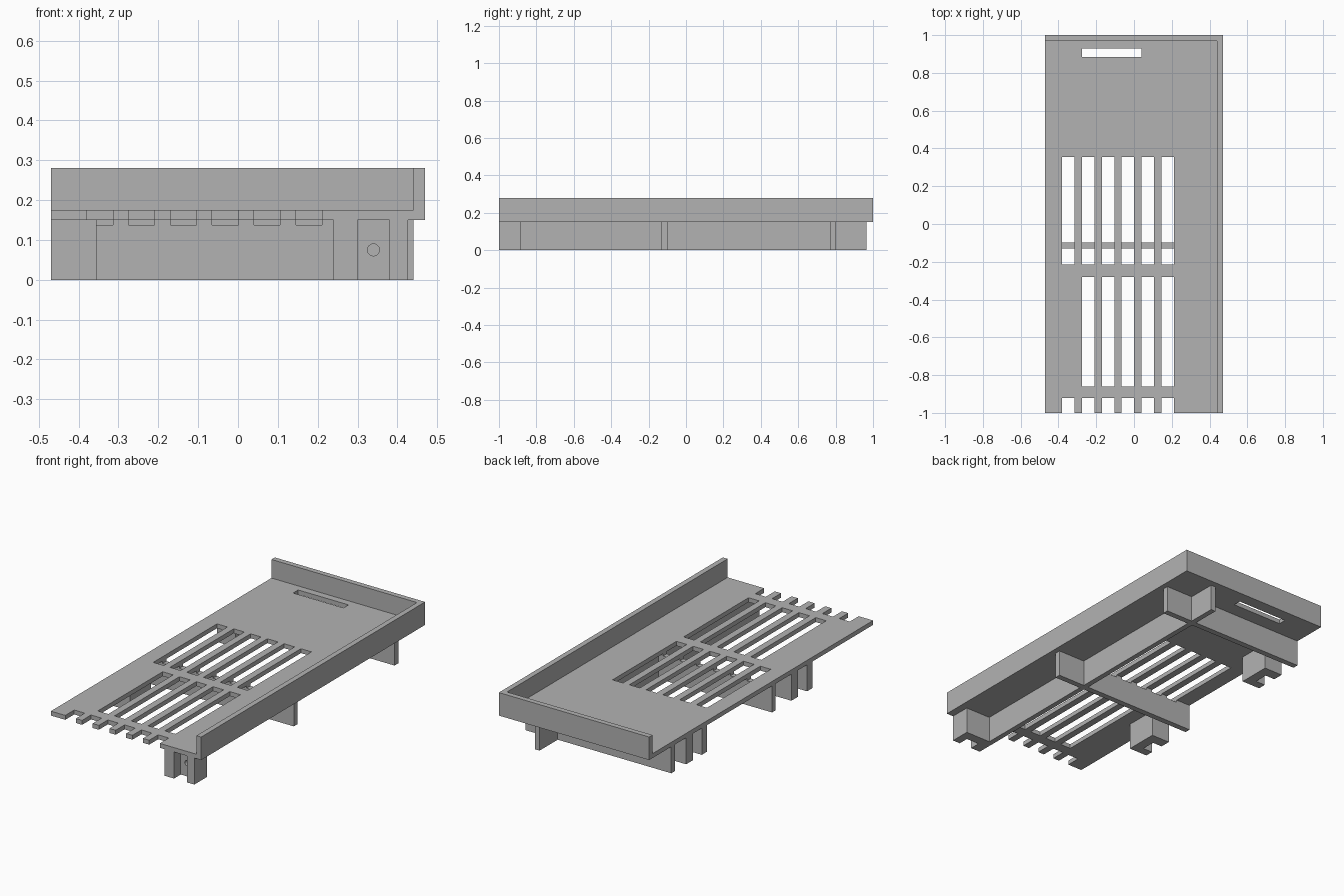
import bpy
import bmesh
from math import pi
from mathutils import Matrix

cube = bpy.data.objects.get("Cube")
if cube:
    bpy.data.objects.remove(cube, do_unlink=True)

grey = bpy.data.materials.new("grey")
grey.use_nodes = True
COLOUR = (0.45, 0.45, 0.45, 1)
grey.diffuse_color = COLOUR
grey.node_tree.nodes["Principled BSDF"].inputs["Base Color"].default_value = COLOUR


def finish(name, bm):
    bmesh.ops.recalc_face_normals(bm, faces=bm.faces)
    mesh = bpy.data.meshes.new(name)
    bm.to_mesh(mesh)
    bm.free()
    mesh.materials.append(grey)
    obj = bpy.data.objects.new(name, mesh)
    bpy.context.collection.objects.link(obj)
    return obj


def add_box(bm, xs, ys, zs):
    sides = (xs, ys, zs)
    centre = [(a + b) / 2 for a, b in sides]
    size = [b - a for a, b in sides]
    bmesh.ops.create_cube(bm, size=1, matrix=Matrix.Translation(centre) @ Matrix.Diagonal((*size, 1)))


def box(name, xs, ys, zs):
    bm = bmesh.new()
    add_box(bm, xs, ys, zs)
    return finish(name, bm)


def prism(name, outline, z0, z1):
    bm = bmesh.new()
    face = bm.faces.new([bm.verts.new((x, y, z0)) for x, y in outline])
    top = bmesh.ops.extrude_face_region(bm, geom=[face])["geom"]
    verts = [v for v in top if isinstance(v, bmesh.types.BMVert)]
    bmesh.ops.translate(bm, verts=verts, vec=(0, 0, z1 - z0))
    return finish(name, bm)


def cut(obj, cutter):
    mod = obj.modifiers.new("cut", "BOOLEAN")
    mod.operation = "DIFFERENCE"
    mod.solver = "EXACT"
    mod.object = cutter
    cutter.hide_render = True
    cutter.hide_set(True)


# Proportions
W, L = 0.47, 1.0
UNDER, DECK, RIM = 0.15, 0.175, 0.28
RAIL_X, STUB_X = 0.24, 0.44
WALL = 0.03

# Slot cutter: six columns of slots, open notches at the front, grip slot at the back
bm = bmesh.new()
depth = (0.137, 0.2)
for i in range(6):
    x = -0.38 + i * 0.105
    column = (x, x + 0.066)
    add_box(bm, column, (-0.215, 0.355), depth)
    add_box(bm, column, (-L - 0.1, -0.92), depth)
    if i > 0:
        add_box(bm, column, (-0.86, -0.28), depth)
add_box(bm, (-0.275, 0.04), (0.885, 0.93), depth)
slot_cutter = finish("slot_cutter", bm)

# Deck plate
deck = box("deck", (-W, W), (-L, L), (UNDER, DECK))
cut(deck, slot_cutter)

# Raised rim along the left side and back
prism("rim", [(W, -L), (W, L), (-W, L), (-W, L - WALL), (W - WALL, L - WALL), (W - WALL, -L)], DECK, RIM)

# Long rail and cross ribs under the deck
box("rail", (RAIL_X, RAIL_X + WALL), (-0.9, 0.965), (0, UNDER))
middle_rib = box("middle_rib", (-W, STUB_X), (-0.13, -0.097), (0, UNDER))
cut(middle_rib, slot_cutter)
box("back_rib", (-W, STUB_X), (0.77, 0.803), (0, UNDER))


# Channel feet, each with a recess and a round blind hole
def foot(name, location, turn):
    w, d, s0, s1, recess = 0.187, 0.115, 0.06, 0.14, 0.06
    place = Matrix.Translation(location) @ Matrix.Rotation(turn, 4, "Z")
    obj = prism(name, [(0, 0), (s0, 0), (s0, recess), (s1, recess), (s1, 0), (w, 0), (w, d), (0, d)], 0, UNDER)
    bm = bmesh.new()
    bmesh.ops.create_cone(
        bm, cap_ends=True, segments=24, radius1=0.015, radius2=0.015, depth=0.06,
        matrix=Matrix.Translation(((s0 + s1) / 2, recess, UNDER / 2)) @ Matrix.Rotation(pi / 2, 4, "X"))
    hole = finish(name + "_hole_cutter", bm)
    obj.matrix_world = place
    hole.matrix_world = place
    cut(obj, hole)


foot("front_foot", (RAIL_X, -L, 0), 0)
foot("right_front_foot", (-W, -0.27, 0), -pi / 2)
foot("right_back_foot", (-W, 0.67, 0), -pi / 2)
